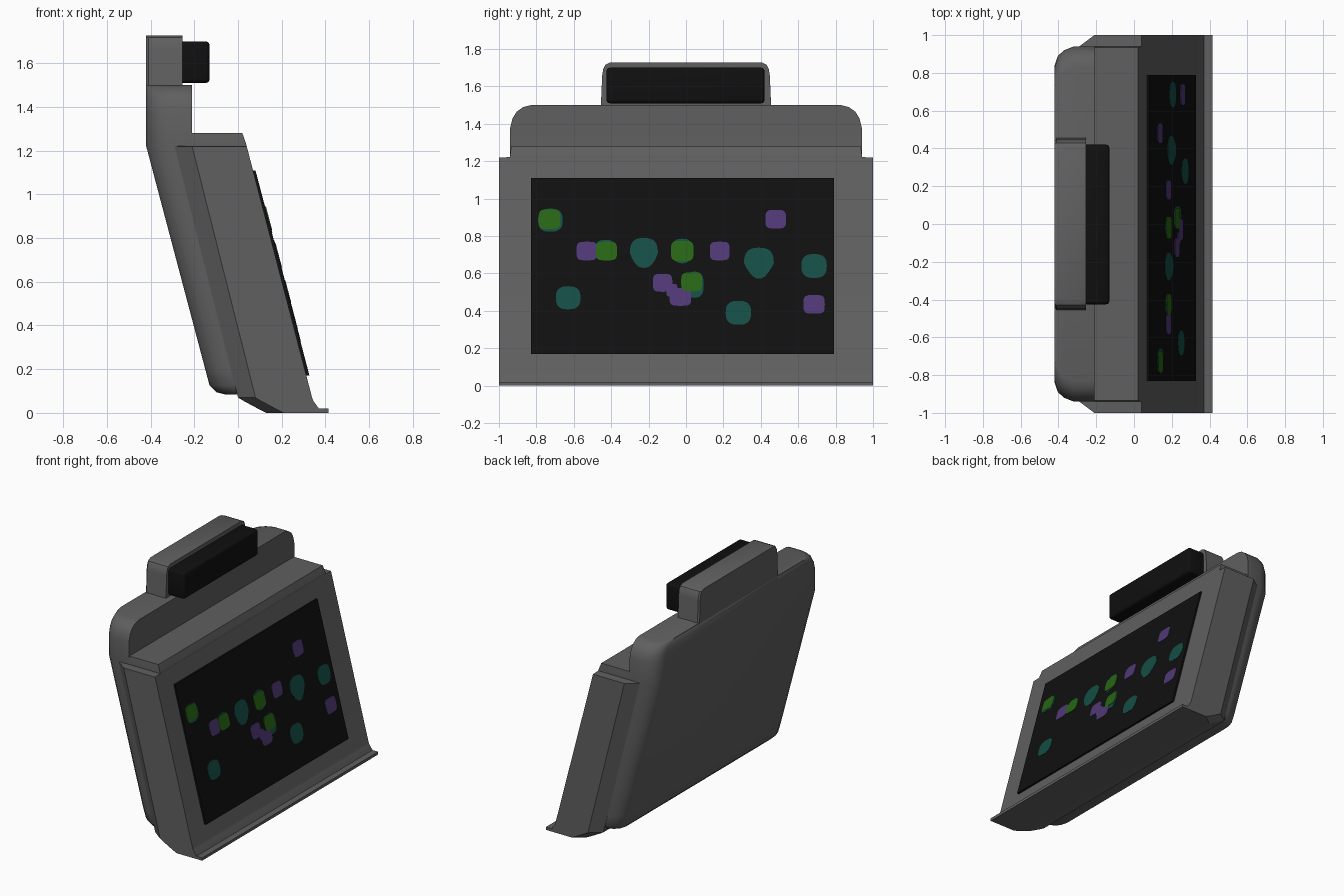
import bpy, bmesh, math

if "Cube" in bpy.data.objects:
    bpy.data.objects.remove(bpy.data.objects["Cube"])


def material(name, r, g, b):
    m = bpy.data.materials.new(name)
    m.diffuse_color = (r, g, b, 1)
    m.use_nodes = True
    m.node_tree.nodes["Principled BSDF"].inputs["Base Color"].default_value = m.diffuse_color
    return m


GREY = material("body grey", 0.115, 0.115, 0.115)
BLACK = material("screen black", 0.005, 0.005, 0.005)
TEAL = material("teal", 0.007, 0.075, 0.06)
GREEN = material("green", 0.02, 0.13, 0.007)
PURPLE = material("purple", 0.08, 0.04, 0.18)


def finish(name, bm, mat, angle=35):
    bmesh.ops.recalc_face_normals(bm, faces=bm.faces)
    me = bpy.data.meshes.new(name)
    bm.to_mesh(me)
    bm.free()
    ob = bpy.data.objects.new(name, me)
    bpy.context.collection.objects.link(ob)
    me.materials.append(mat)
    bpy.ops.object.select_all(action='DESELECT')
    ob.select_set(True)
    bpy.context.view_layer.objects.active = ob
    bpy.ops.object.shade_smooth_by_angle(angle=math.radians(angle))
    return ob


def loft(name, sections, mat, angle=35):
    """Skin a list of closed rings with end caps."""
    bm = bmesh.new()
    rings = [[bm.verts.new(p) for p in s] for s in sections]
    n = len(rings[0])
    for a, b in zip(rings, rings[1:]):
        for i in range(n):
            j = (i + 1) % n
            bm.faces.new((a[i], a[j], b[j], b[i]))
    bm.faces.new(rings[0])
    bm.faces.new(rings[-1])
    return finish(name, bm, mat, angle)


def mirrored_ring(half, z):
    """Half outline of (x, y) from front to back, mirrored in y."""
    return [(x, y, z) for x, y in half] + [(x, -y, z) for x, y in reversed(half)]


def box(name, x, y, z, mat, bevel=0.0):
    bm = bmesh.new()
    bmesh.ops.create_cube(bm, size=1)
    for v in bm.verts:
        v.co = [(lo + hi) / 2 + c * (hi - lo) for c, (lo, hi) in zip(v.co, (x, y, z))]
    if bevel:
        bmesh.ops.bevel(bm, geom=bm.edges[:], offset=bevel, segments=3,
                        profile=0.5, affect='EDGES')
    return finish(name, bm, mat)


# front shell: leaning slab with chamfered rear edges (z, back x, front x, half width)
shell = []
for z, b, f, w in [(0.0, 0.13, 0.375, 1.0), (0.02, 0.09, 0.37, 1.0),
                   (0.055, 0.025, 0.345, 1.0), (0.07, 0.0, 0.339, 1.0),
                   (1.22, -0.29, 0.04, 1.0), (1.222, -0.29, 0.04, 0.94),
                   (1.235, -0.29, 0.036, 0.94), (1.28, -0.3, 0.02, 0.935)]:
    shell.append(mirrored_ring([(f, w), (b + 0.08, w), (b, w - 0.06)], z))
loft("front_shell", shell, GREY, 25)

# foot lip along the bottom front edge
box("foot_lip", (0.33, 0.415), (-1, 1), (0, 0.02), GREY)

# rear housing: rounded leaning back that turns upright at the top
housing = []
for z, b, f, w in [(0.085, -0.06, 0.03, 0.90), (0.095, -0.10, 0.03, 0.92),
                   (0.125, -0.13, 0.03, 0.935), (0.2, -0.15, 0.0, 0.94),
                   (1.22, -0.42, -0.21, 0.94), (1.38, -0.42, -0.21, 0.94),
                   (1.43, -0.42, -0.21, 0.927), (1.465, -0.42, -0.21, 0.905),
                   (1.49, -0.42, -0.21, 0.87), (1.50, -0.42, -0.21, 0.83)]:
    k = min(1.0, (f - b) / 0.15)
    housing.append(mirrored_ring([(f, w), (b + 0.10 * k, w), (b + 0.05 * k, w - 0.02),
                                  (b + 0.017 * k, w - 0.05), (b, w - 0.10)], z))
loft("rear_housing", housing, GREY)

# top mount block with rounded upper corners
mount = []
for z, w in [(1.47, 0.46), (1.5, 0.455), (1.66, 0.448), (1.695, 0.442),
             (1.717, 0.43), (1.728, 0.405)]:
    mount.append(mirrored_ring([(-0.255, w), (-0.41, w), (-0.42, w - 0.01)], z))
loft("top_mount", mount, GREY)

# black sensor bar in front of the mount
box("sensor_bar", (-0.27, -0.13), (-0.425, 0.42), (1.51, 1.70), BLACK, 0.018)


def screen_x(z):
    return 0.08 + (1.11 - z) * 0.263


# screen panel set on the leaning face
panel = []
for z in (0.17, 1.11):
    x = screen_x(z)
    panel.append([(x, -0.83, z), (x, 0.79, z), (x - 0.018, 0.79, z), (x - 0.018, -0.83, z)])
loft("screen", panel, BLACK)


def blobs(name, spots, lift, mat, power):
    """Thin rounded plates on the screen: (y, z, half width, half height, taper)."""
    bm = bmesh.new()
    for y, z, w, h, taper in spots:
        pts = []
        for i in range(24):
            t = 2 * math.pi * i / 24
            c, s = math.cos(t), math.sin(t)
            u = math.copysign(abs(c) ** power, c)
            v = math.copysign(abs(s) ** power, s)
            pts.append((y + w * u * (1 + taper * min(v, 0)), z + h * v))
        top = [bm.verts.new((screen_x(q) + lift, p, q)) for p, q in pts]
        low = [bm.verts.new((screen_x(q) - 0.001, p, q)) for p, q in pts]
        bm.faces.new(top)
        bm.faces.new(low)
        for i in range(24):
            j = (i + 1) % 24
            bm.faces.new((top[i], low[i], low[j], top[j]))
    finish(name, bm, mat)


# coloured screen spots
blobs("teal_spots", [(-0.725, 0.885, 0.066, 0.062, 0), (-0.63, 0.47, 0.066, 0.062, 0),
                     (-0.225, 0.71, 0.075, 0.08, 0.35), (0.39, 0.655, 0.08, 0.083, 0.5),
                     (0.685, 0.64, 0.068, 0.064, 0), (0.28, 0.39, 0.068, 0.064, 0),
                     (-0.02, 0.72, 0.058, 0.066, 0.2), (0.045, 0.54, 0.05, 0.07, 0),
                     (-0.43, 0.725, 0.058, 0.055, 0)], 0.002, TEAL, 0.75)
blobs("purple_spots", [(-0.53, 0.72, 0.055, 0.05, 0), (0.18, 0.72, 0.053, 0.05, 0),
                       (0.48, 0.89, 0.055, 0.05, 0), (-0.125, 0.55, 0.052, 0.048, 0),
                       (-0.03, 0.475, 0.058, 0.048, 0), (-0.075, 0.51, 0.03, 0.035, 0),
                       (0.685, 0.435, 0.057, 0.05, 0)], 0.003, PURPLE, 0.5)
blobs("green_spots", [(-0.73, 0.89, 0.058, 0.052, 0), (-0.425, 0.72, 0.056, 0.05, 0),
                      (-0.02, 0.72, 0.06, 0.055, 0), (0.03, 0.555, 0.056, 0.05, 0)],
      0.0045, GREEN, 0.5)
